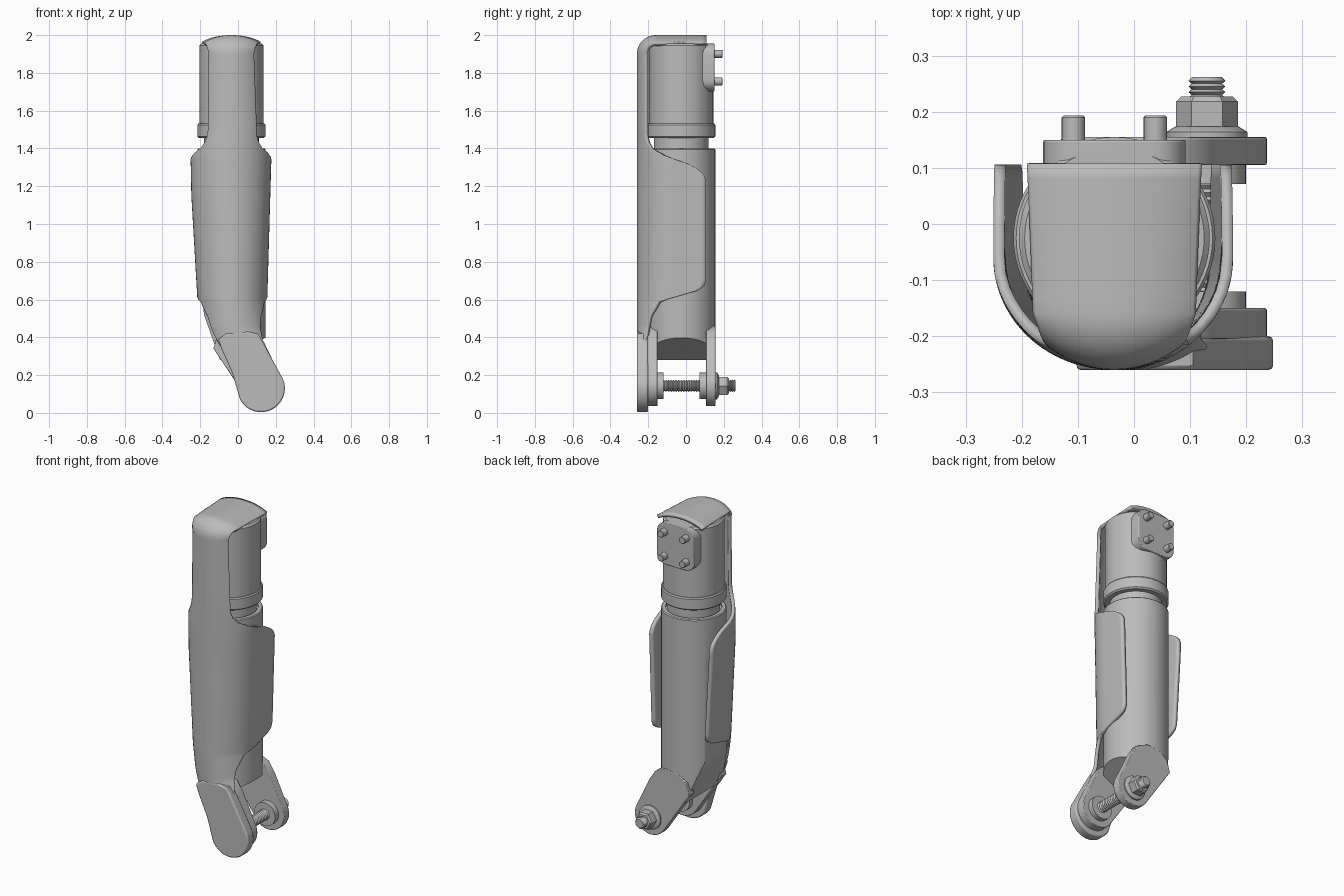
import bpy, bmesh, math
from mathutils import Vector

cube = bpy.data.objects.get("Cube")
if cube:
    bpy.data.objects.remove(cube)

grey = bpy.data.materials.new("plain_grey")
grey.use_nodes = True
COLOUR = (0.5, 0.5, 0.5, 1)
grey.diffuse_color = COLOUR
grey.node_tree.nodes["Principled BSDF"].inputs["Base Color"].default_value = COLOUR

AX, AY = -0.035, -0.025      # axis of the arm tubes
BX, BZ = 0.13, 0.143         # axis of the pivot bolt


def finish(name, bm, bevel=0, angle=35):
    bmesh.ops.recalc_face_normals(bm, faces=bm.faces)
    mesh = bpy.data.meshes.new(name)
    bm.to_mesh(mesh)
    bm.free()
    ob = bpy.data.objects.new(name, mesh)
    bpy.context.collection.objects.link(ob)
    mesh.materials.append(grey)
    if bevel:
        mod = ob.modifiers.new("Bevel", 'BEVEL')
        mod.width, mod.segments = bevel, 2
        mod.limit_method, mod.angle_limit = 'ANGLE', math.radians(50)
    bpy.ops.object.select_all(action='DESELECT')
    bpy.context.view_layer.objects.active = ob
    ob.select_set(True)
    bpy.ops.object.shade_smooth_by_angle(angle=math.radians(angle))
    return ob


def lathe_mesh(profile, place, sides):
    """Turn (radius, height) pairs about an axis; place() maps local to model."""
    bm = bmesh.new()
    rings = []
    for r, h in profile:
        angles = [2 * math.pi * i / sides for i in range(sides)]
        rings.append([bm.verts.new(place(r * math.cos(a), r * math.sin(a), h)) for a in angles])
    for low, high in zip(rings, rings[1:]):
        for i in range(sides):
            j = (i + 1) % sides
            bm.faces.new((low[i], low[j], high[j], high[i]))
    bm.faces.new(rings[0])
    bm.faces.new(rings[-1])
    return bm


def upright(profile):
    return lathe_mesh(profile, lambda x, y, h: (AX + x, AY + y, h), 64)


def crosswise(name, profile, x=BX, z=BZ, sides=32):
    return finish(name, lathe_mesh(profile, lambda a, b, h: (x + a, h, z + b), sides))


def prism(name, outline, y0, y1, bevel):
    bm = bmesh.new()
    face = bm.faces.new([bm.verts.new((x, y0, z)) for x, z in outline])
    new = bmesh.ops.extrude_face_region(bm, geom=[face])["geom"]
    bmesh.ops.translate(bm, vec=(0, y1 - y0, 0), verts=[v for v in new if isinstance(v, bmesh.types.BMVert)])
    return finish(name, bm, bevel)


def arc(cx, cz, r, start, end, n=24):
    angles = [math.radians(start + (end - start) * i / n) for i in range(n + 1)]
    return [(cx + r * math.cos(a), cz + r * math.sin(a)) for a in angles]


def lerp(table, z, col):
    """Read a column of a descending table at height z."""
    for a, b in zip(table, table[1:]):
        if z >= b[0]:
            t = min(1, (a[0] - z) / (a[0] - b[0]))
            return a[col] + (b[col] - a[col]) * t
    return table[-1][col]


# Upper tube, collar and neck
finish("upper_tube", upright([(0.17, 1.5), (0.17, 1.945), (0.16, 1.955)]))
finish("collar", upright([(0.172, 1.455), (0.18, 1.463), (0.18, 1.525), (0.175, 1.532)]))
finish("neck", upright([(0.145, 1.38), (0.145, 1.47)]))

# Lower tube, with its foot trimmed to a slanted, rounded end
bm = upright([(0.18, 0.1), (0.18, 1.395), (0.175, 1.4), (0.155, 1.4), (0.155, 1.385)])
foot = [(-0.215, 0.62), (-0.18, 0.52), (-0.168, 0.39), (-0.155, 0.335),
        (-0.13, 0.30), (-0.09, 0.28), (0.1, 0.375)]
for (x0, z0), (x1, z1) in zip(foot, foot[1:]):
    cut = bmesh.ops.bisect_plane(bm, geom=bm.verts[:] + bm.edges[:] + bm.faces[:],
                                 plane_co=(x0, 0, z0), plane_no=(z1 - z0, 0, x0 - x1), clear_outer=True)
    edges = [e for e in cut["geom_cut"] if isinstance(e, bmesh.types.BMEdge)]
    bmesh.ops.holes_fill(bm, edges=edges, sides=0)
finish("lower_tube", bm)

# Fork lugs that hold the bolt
lug = arc(BX, BZ, 0.107, 28, -140) + [(-0.09, 0.28), (-0.13, 0.34), (-0.11, 0.41), (-0.06, 0.45),
                                     (0.03, 0.46), (0.1, 0.43), (0.14, 0.37)]
prism("rear_lug", lug, 0.105, 0.155, 0.004)
prism("front_lug", lug, -0.205, -0.15, 0.004)

# Bolt, spacers and flanged nut
def thread(y0, y1, r, n):
    step = (y1 - y0) / n
    return [(r - 0.006 * (k % 2), y0 + step * (i + k / 2)) for i in range(n) for k in (0, 1)] + [(r, y1)]

crosswise("bolt_shank", thread(-0.16, 0.11, 0.032, 20))
crosswise("bolt_tip", thread(0.215, 0.255, 0.033, 4) + [(0.026, 0.262)])
crosswise("front_spacer", [(0.07, -0.155), (0.07, -0.12)])
crosswise("rear_spacer", [(0.07, 0.071), (0.07, 0.11)])
crosswise("nut_flange", [(0.072, 0.154), (0.072, 0.164), (0.056, 0.174)])
crosswise("hex_nut", [(0.055, 0.17), (0.055, 0.218), (0.046, 0.227)], sides=6)

# Mounting plate and pins behind the upper tube
PX, PZ = AX, 1.828
plate = []
for sx, sz, start in ((1, 1, 0), (-1, 1, 90), (-1, -1, 180), (1, -1, 270)):
    plate += arc(PX + sx * 0.067, PZ + sz * 0.067, 0.06, start, start + 90, 6)
prism("mounting_plate", plate, 0.06, 0.15, 0.004)
for side, sx in (("left", 1), ("right", -1)):
    for level, sz in (("upper", 1), ("lower", -1)):
        crosswise(f"{level}_{side}_pin", [(0.021, 0.14), (0.021, 0.19), (0.018, 0.193)],
                  PX + sx * 0.073, PZ + sz * 0.073, 20)

# Cover: an arched section swept up the front and over the top
# height, wrap depth of the section
wrap = [(1.9, 0.045), (1.47, 0.045), (1.43, 0.055), (1.40, 0.075), (1.36, 0.15), (1.315, 0.28),
        (1.285, 0.33), (1.26, 0.355), (1.23, 0.366), (0.70, 0.366), (0.67, 0.355), (0.65, 0.33),
        (0.635, 0.28), (0.59, 0.12), (0.51, 0.07), (0.40, 0.045), (0.32, 0.02)]
# height, half width, centre x, arch depth
girth = [(1.9, 0.19, -0.035, 0.2), (1.5, 0.205, -0.03, 0.2), (1.35, 0.214, -0.037, 0.2),
         (1.15, 0.209, -0.038, 0.2), (0.6, 0.185, -0.03, 0.2), (0.45, 0.175, -0.012, 0.17),
         (0.32, 0.16, 0.03, 0.09)]
stations = []                # spine y, spine z, tilt, centre x, half width, arch, wrap
for i in range(11):          # crown
    t = i / 10
    stations.append((0.108 - 0.268 * t, 2.0, math.pi / 2, -0.035, 0.195, 0.09 + 0.03 * t, 0.036 + 0.004 * t))
for i in range(1, 11):       # bend
    t = i / 10
    a = math.pi / 2 * (1 - t)
    stations.append((-0.16 - 0.1 * math.cos(a), 1.9 + 0.1 * math.sin(a), a,
                     -0.035, 0.195 - 0.005 * t, 0.12 + 0.08 * t, 0.04 + 0.005 * t))
N = 130
for i in range(1, N + 1):    # front and wings
    z = 1.9 - 1.58 * i / N
    w, cx, d = (lerp(girth, z, c) for c in (1, 2, 3))
    stations.append((-0.26, z, 0, cx, w, d, lerp(wrap, z, 1)))

bm = bmesh.new()
COLS = 20
rows = []
for y, z, tilt, cx, w, d, s in stations:
    amax = math.acos(max(0, 1 - s / d))
    length = amax * d + max(0, s - d)
    row = []
    for k in range(-COLS, COLS + 1):
        run = abs(k) / COLS * length
        a = min(run / d, math.pi / 2)
        depth = d * (1 - math.cos(a)) + max(0, run - d * math.pi / 2)
        x = cx + math.copysign(w * math.sin(a), k)
        row.append(bm.verts.new((x, y + depth * math.cos(tilt), z - depth * math.sin(tilt))))
    rows.append(row)
for a, b in zip(rows, rows[1:]):
    for i in range(2 * COLS):
        bm.faces.new((a[i], a[i + 1], b[i + 1], b[i]))
cover = finish("front_cover", bm, angle=50)
# Thicken towards the tubes
middle = cover.data.polygons[len(cover.data.polygons) // 2 + COLS]
solid = cover.modifiers.new("Thickness", 'SOLIDIFY')
solid.thickness = 0.02
solid.offset = -1 if middle.normal.dot(Vector((0, -1, 0))) > 0 else 1

# Slanted foot of the cover over the front lug
foot_plate = arc(0.122, 0.13, 0.126, 24, -152, 32)
foot_plate += [(-0.03, 0.21), (-0.088, 0.34), (-0.105, 0.39), (-0.06, 0.42), (0.05, 0.43), (0.105, 0.42), (0.14, 0.36)]
prism("cover_foot", foot_plate, -0.26, -0.2, 0.008)
